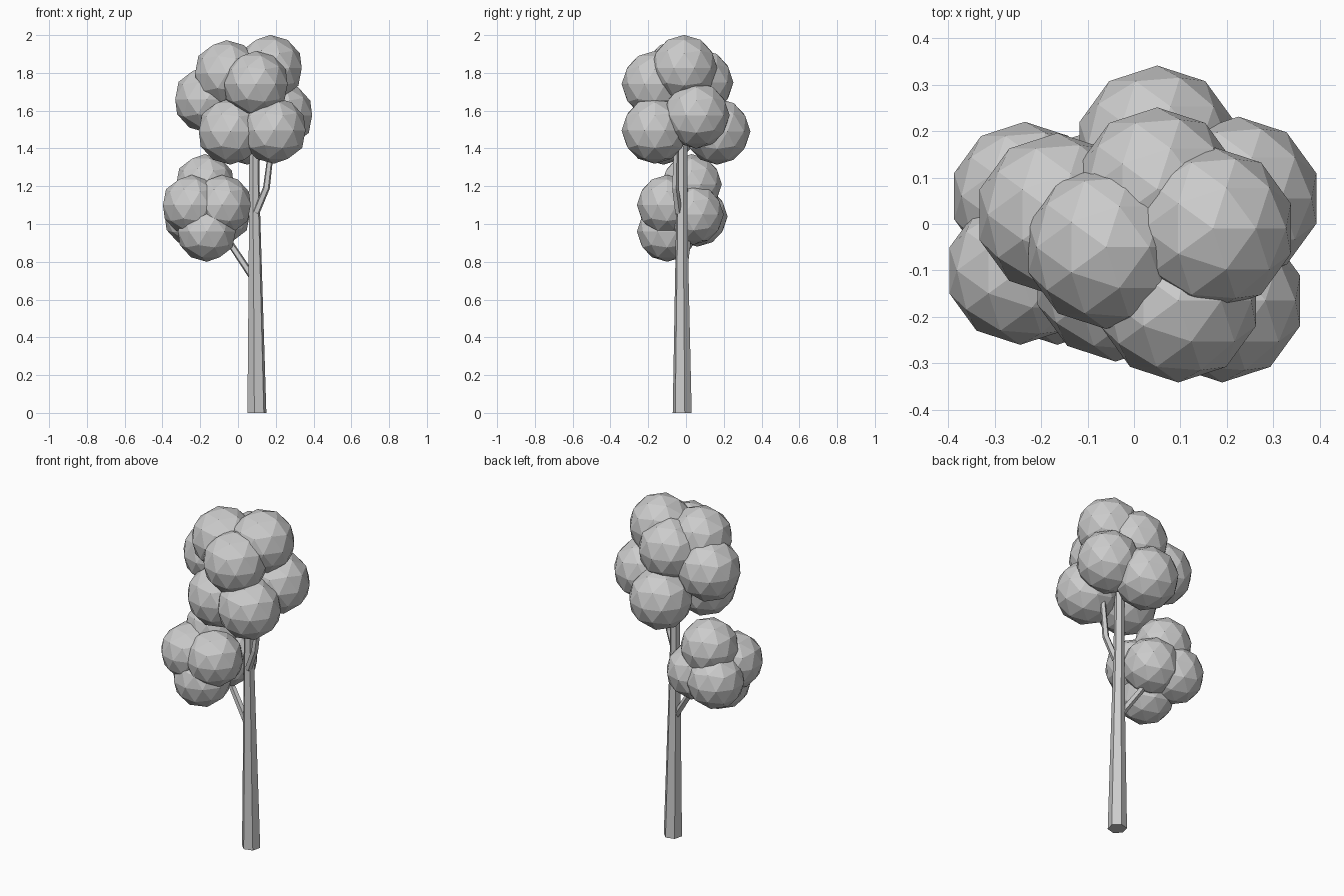
import bpy, bmesh, math
from mathutils import Vector

if "Cube" in bpy.data.objects:
    bpy.data.objects.remove(bpy.data.objects["Cube"])


def finish(bm, name):
    bmesh.ops.recalc_face_normals(bm, faces=bm.faces)
    me = bpy.data.meshes.new(name)
    bm.to_mesh(me)
    bm.free()
    ob = bpy.data.objects.new(name, me)
    bpy.context.collection.objects.link(ob)
    return ob


def limb(name, path, sides=6, turn=15, flat=False):
    """Tapered faceted tube through (x, y, z, radius) points."""
    bm = bmesh.new()
    pts = [Vector(p[:3]) for p in path]
    rings = []
    for i, p in enumerate(path):
        d = pts[min(i + 1, len(pts) - 1)] - pts[max(i - 1, 0)]
        if flat:
            d = Vector((0, 0, 1))
        q = Vector((0, 0, 1)).rotation_difference(d)
        ring = []
        for k in range(sides):
            a = math.radians(turn) + k * math.tau / sides
            ring.append(bm.verts.new(pts[i] + q @ Vector((math.cos(a), math.sin(a), 0)) * p[3]))
        rings.append(ring)
    for a, b in zip(rings, rings[1:]):
        for k in range(sides):
            n = (k + 1) % sides
            bm.faces.new((a[k], a[n], b[n], b[k]))
    bm.faces.new(rings[0][::-1])
    bm.faces.new(rings[-1])
    return finish(bm, name)


def foliage(name, centres, radius):
    for i, c in enumerate(centres, 1):
        bpy.ops.mesh.primitive_ico_sphere_add(subdivisions=2, radius=radius, location=c)
        bpy.context.object.name = f"{name}_{i}"


# Trunk and the two branches
limb("trunk", [(0.10, -0.02, 0, 0.052), (0.092, -0.022, 0.72, 0.037),
               (0.087, -0.022, 1.1, 0.030), (0.086, -0.018, 1.5, 0.026)], flat=True)
limb("lower_branch", [(0.09, -0.022, 0.70, 0.020), (-0.03, 0.005, 0.88, 0.018),
                      (-0.12, 0.02, 1.02, 0.014)], sides=5)
limb("upper_branch", [(0.095, -0.04, 1.06, 0.020), (0.15, -0.057, 1.19, 0.019),
                      (0.182, -0.05, 1.45, 0.015)], sides=5)

# Large upper crown
foliage("upper_leaves", [
    (0.17, -0.01, 1.825), (-0.06, -0.05, 1.797), (0.095, -0.165, 1.74),
    (-0.165, 0.02, 1.66), (0.19, -0.165, 1.495), (-0.04, -0.12, 1.49),
    (0.225, 0.055, 1.575), (0.05, 0.165, 1.49), (0.05, 0.075, 1.75)], 0.176)

# Small side crown
foliage("lower_leaves", [
    (-0.245, -0.10, 1.10), (-0.085, -0.10, 1.10), (-0.165, -0.10, 0.96),
    (-0.175, 0.03, 1.21), (-0.09, 0.04, 1.05), (-0.235, 0.06, 1.04)], 0.16)
